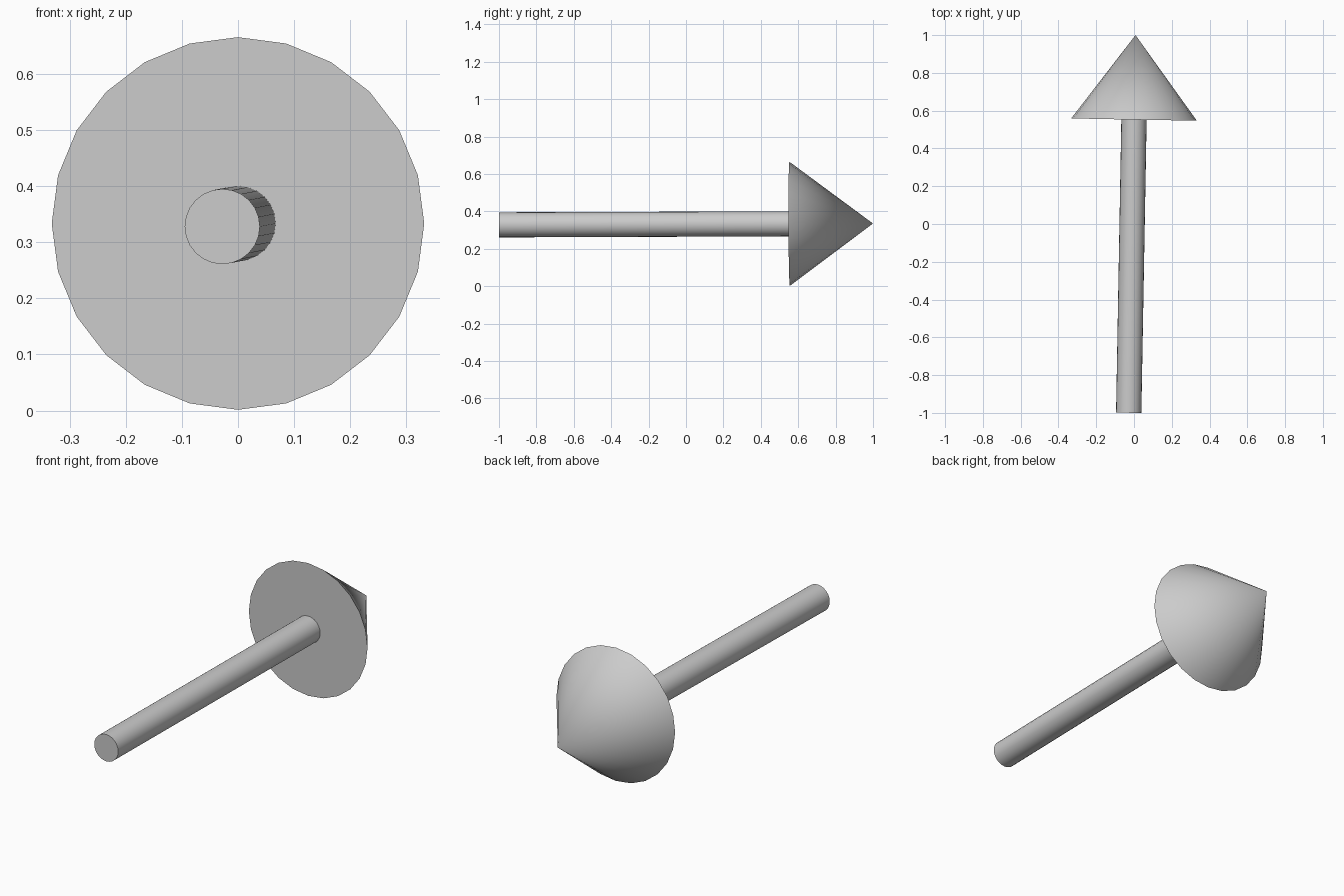
import bpy
from mathutils import Vector

cube = bpy.data.objects.get("Cube")
if cube:
    bpy.data.objects.remove(cube, do_unlink=True)

SIDES = 24
FRONT = Vector((-0.028, -0.999, 0.328))   # centre of the shaft's free end
TIP = Vector((0.008, 1.0, 0.335))         # point of the arrow head
AXIS = (TIP - FRONT).normalized()
NECK = FRONT + AXIS * 1.553               # where the shaft meets the head

# Single grey material
grey = bpy.data.materials.new("light_grey")
grey.use_nodes = True
colour = (0.6, 0.6, 0.6, 1.0)
grey.diffuse_color = colour
grey.node_tree.nodes["Principled BSDF"].inputs["Base Color"].default_value = colour


def tapered(name, start, end, r_start, r_end):
    """Round solid running from start to end."""
    bpy.ops.mesh.primitive_cone_add(
        vertices=SIDES, radius1=r_start, radius2=r_end,
        depth=(end - start).length, location=(start + end) / 2)
    obj = bpy.context.object
    obj.name = name
    obj.rotation_euler = (end - start).to_track_quat('Z', 'Y').to_euler()
    obj.data.materials.append(grey)
    bpy.ops.object.shade_smooth_by_angle()
    return obj


# Long slim shaft and the cone head
tapered("shaft", FRONT, NECK, 0.067, 0.067)
tapered("arrow_head", NECK, TIP, 0.332, 0.0)
